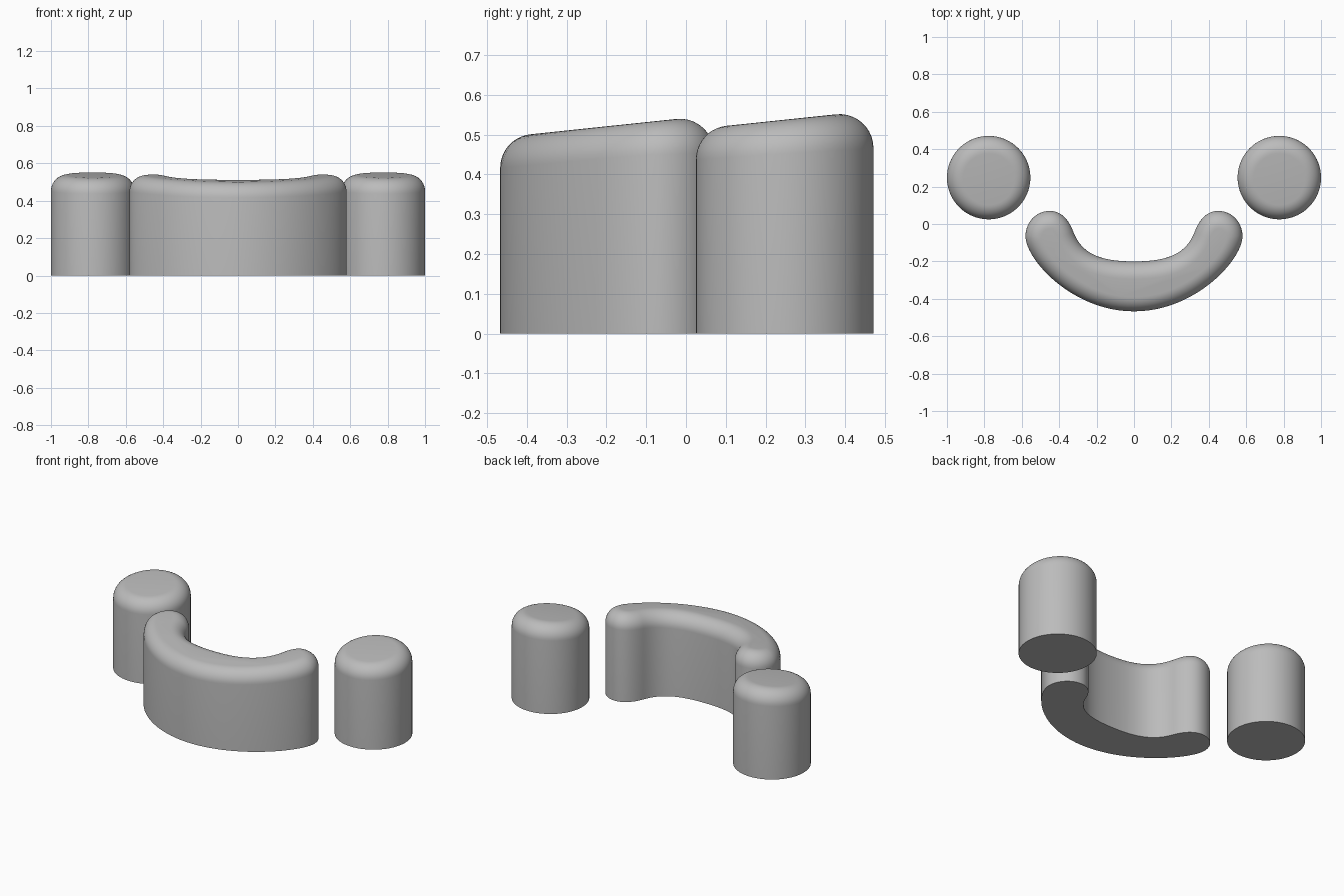
import bpy, bmesh, math
from mathutils import Vector
from mathutils.geometry import interpolate_bezier

cube = bpy.data.objects.get("Cube")
if cube:
    bpy.data.objects.remove(cube, do_unlink=True)

SLOPE = math.tan(math.radians(6))   # tops rise toward the back
FILLET = 0.085
STEPS = 10

grey = bpy.data.materials.new("plain_grey")
grey.use_nodes = True
COLOUR = (0.5, 0.5, 0.5, 1)
grey.diffuse_color = COLOUR
grey.node_tree.nodes["Principled BSDF"].inputs["Base Color"].default_value = COLOUR


def solid(name, outline, height):
    """Upright solid on a counter-clockwise outline, with a tilted top and a rolled rim."""
    top_normal = Vector((0, -SLOPE, 1)).normalized()
    count = len(outline)
    bm = bmesh.new()
    rings = [[bm.verts.new((p.x, p.y, 0)) for p in outline]]
    normals = []
    for i in range(count):
        along = outline[(i + 1) % count] - outline[i - 1]
        normals.append(Vector((along.y, -along.x, 0)).normalized())
    for k in range(STEPS + 1):
        ring = []
        for p, n in zip(outline, normals):
            centre = Vector((p.x, p.y, 0)) - n * FILLET
            centre.z = height + SLOPE * centre.y - FILLET / top_normal.z
            ring.append(bm.verts.new(centre + n.slerp(top_normal, k / STEPS) * FILLET))
        rings.append(ring)
    for low, high in zip(rings, rings[1:]):
        for i in range(count):
            j = (i + 1) % count
            bm.faces.new((low[i], low[j], high[j], high[i]))
    bm.faces.new(rings[-1])
    bm.faces.new(rings[0][::-1])
    mesh = bpy.data.meshes.new(name)
    bm.to_mesh(mesh)
    bm.free()
    mesh.materials.append(grey)
    obj = bpy.data.objects.new(name, mesh)
    bpy.context.collection.objects.link(obj)
    bpy.ops.object.select_all(action='DESELECT')
    obj.select_set(True)
    bpy.context.view_layer.objects.active = obj
    bpy.ops.object.shade_smooth_by_angle(angle=math.radians(35))


# Round posts
for name, side in (("left_post", 1), ("right_post", -1)):
    circle = [Vector((side * 0.777 + 0.223 * math.cos(a), 0.248 + 0.223 * math.sin(a)))
              for a in (math.tau * i / 96 for i in range(96))]
    solid(name, circle, 0.5115)

# Curved bench: left half of the outline, from front middle round the end to inner middle
half_curves = [
    ((0, -0.467), (0.33, -0.467), (0.58, -0.19), (0.58, -0.065)),
    ((0.58, -0.065), (0.58, 0.01), (0.522, 0.07), (0.45, 0.07)),
    ((0.45, 0.07), (0.39, 0.07), (0.348, 0.022), (0.325, -0.04)),
    ((0.325, -0.04), (0.28, -0.16), (0.18, -0.2), (0, -0.2)),
]
half = []
for curve in half_curves:
    half += interpolate_bezier(*[Vector(p) for p in curve], 25)[:-1]
half.append(Vector(half_curves[-1][-1]))
half = [Vector((p[0], p[1])) for p in half]
mirrored = [Vector((-p.x, p.y)) for p in half[-2:0:-1]]
solid("curved_bench", half + mirrored, 0.542)
